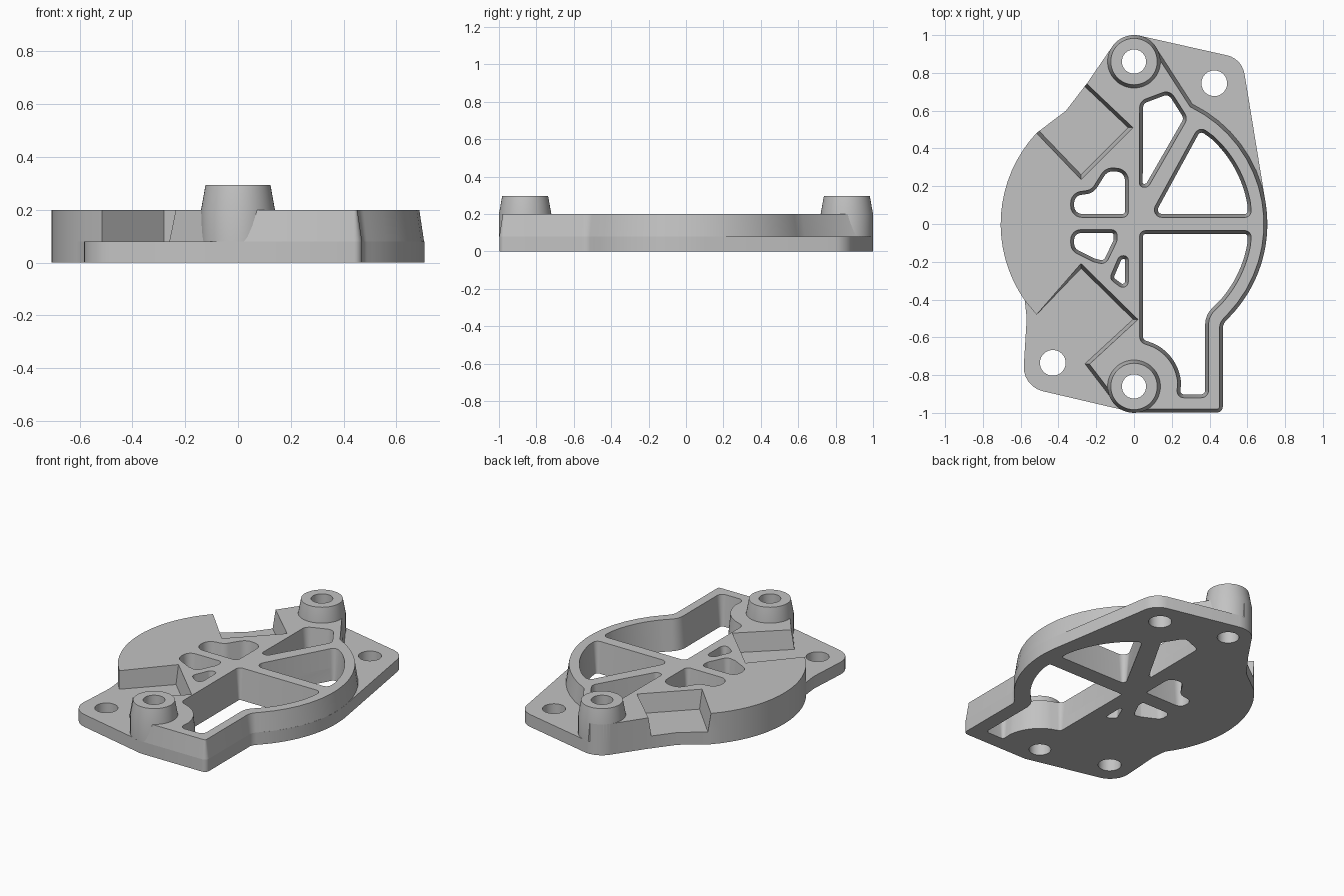
import bpy, bmesh, math
from mathutils import Vector

if "Cube" in bpy.data.objects:
    bpy.data.objects.remove(bpy.data.objects["Cube"])

TOP, PLATE, DRAFT = 0.2, 0.08, 0.018
R_OUT, R_IN, R_BOSS, BOSS_Y = 0.706, 0.627, 0.14, 0.86

grey = bpy.data.materials.new("cast_grey")
grey.use_nodes = True
grey.diffuse_color = (0.545, 0.545, 0.545, 1)
grey.node_tree.nodes["Principled BSDF"].inputs["Base Color"].default_value = grey.diffuse_color


def arc(radius, start, end, cy=0, n=16):
    angles = [math.radians(start + (end - start) * i / n) for i in range(n + 1)]
    return [(radius * math.cos(a), cy + radius * math.sin(a)) for a in angles]


def rounded(corners, steps=6):
    """Fillet every corner given as (x, y, radius); returns an anticlockwise loop."""
    pts = []
    for i, c in enumerate(corners):
        p = Vector(c[:2])
        if len(c) < 3:
            pts.append(p)
            continue
        to_a = Vector(corners[i - 1][:2]) - p
        to_b = Vector(corners[(i + 1) % len(corners)][:2]) - p
        half = to_a.angle(to_b) / 2
        t = min(c[2] / math.tan(half), to_a.length * 0.48, to_b.length * 0.48)
        r = t * math.tan(half)
        a, b = to_a.normalized(), to_b.normalized()
        centre = p + (a + b).normalized() * (r / math.sin(half))
        v0, v1 = p + a * t - centre, p + b * t - centre
        for k in range(steps + 1):
            pts.append(centre + v0.slerp(v1, k / steps).normalized() * r)
    area = sum(pts[i - 1].cross(pts[i]) for i in range(len(pts)))
    return pts if area > 0 else pts[::-1]


def inset_loop(pts, d, weight):
    """Mitred inward offset, scaled point by point by the weight rule."""
    out = []
    for i, p in enumerate(pts):
        e0 = (p - pts[i - 1]).normalized()
        e1 = (pts[(i + 1) % len(pts)] - p).normalized()
        n0, n1 = Vector((-e0.y, e0.x)), Vector((-e1.y, e1.x))
        out.append(p + (n0 + n1) / max(1 + n0.dot(n1), 0.3) * d * weight(p))
    return out


def prism(name, corners, levels, weight=lambda p: 1):
    """Stack of loops at (height, inset), closed at both ends."""
    pts = rounded(corners)
    bm = bmesh.new()
    rings = []
    for z, d in levels:
        rings.append([bm.verts.new((p.x, p.y, z)) for p in inset_loop(pts, d, weight)])
    for lo, hi in zip(rings, rings[1:]):
        for i in range(len(pts)):
            bm.faces.new((lo[i - 1], lo[i], hi[i], hi[i - 1]))
    bm.faces.new(rings[0][::-1])
    bm.faces.new(rings[-1])
    mesh = bpy.data.meshes.new(name)
    bm.to_mesh(mesh)
    bm.free()
    obj = bpy.data.objects.new(name, mesh)
    bpy.context.collection.objects.link(obj)
    mesh.materials.append(grey)
    return obj


def cut(targets, tool):
    for target in targets:
        mod = target.modifiers.new("cut", "BOOLEAN")
        mod.operation, mod.solver, mod.object = "DIFFERENCE", "EXACT", tool
        bpy.context.view_layer.objects.active = target
        bpy.ops.object.modifier_apply(modifier=mod.name)
    bpy.data.objects.remove(tool)


def disc(name, x, y, levels, r):
    loop = [(x + px, y + py) for px, py in arc(r, 0, 352.5, 0, 47)]
    return prism(name, loop, levels)


# Outline pieces shared by the plate and the raised body
foot = [(0, -0.998), (0.47, -0.998, 0.03), (0.47, -0.53, 0.1)]
left_side = arc(R_BOSS, 95, 150, BOSS_Y) + [(-0.245, 0.75), (-0.36, 0.6)] + arc(R_OUT, 137, 215)

# Base plate with two bolt ears
outline = foot + arc(R_OUT, -44, 8) + [(0.572, 0.875, 0.12)] + arc(R_BOSS, 78, 94, BOSS_Y, 4) + left_side
outline += [(-0.568, -0.5, 0.1), (-0.59, -0.86, 0.13)]
plate = prism("base_plate", outline, [(0, 0), (PLATE, 0)])

# Raised body: drafted on the right and around the open lower-left recess
outline = foot + arc(R_OUT, -44, 64) + arc(R_BOSS, 22, 94, BOSS_Y) + left_side
outline += [(-0.516, -0.48), (-0.28, -0.235), (-0.005, -0.505), (-0.26, -0.74), (-0.08, -0.975)]


def drafted(p):
    plain = p.x < 0 and (p.y > 0 or p.length > 0.69)
    return 0 if plain and p.y > -0.6 else 1


raised = prism("raised_body", outline, [(PLATE, 0), (TOP, DRAFT)], drafted)

# Dowel bosses
bosses = [disc(name, 0, y, [(PLATE, 0), (TOP, 0), (0.295, 0.017)], R_BOSS)
          for name, y in (("back_boss", BOSS_Y), ("front_boss", -BOSS_Y))]

# Upper-left recess, with the plate as its floor
recess = [(-0.41, 0.894), (-0.005, 0.51), (-0.28, 0.235), (-0.66, 0.631)]
cut([raised], prism("recess", recess, [(0.05, 0.025), (PLATE, DRAFT), (TOP, 0), (0.25, 0)]))

# Drafted lightening windows between the ribs
windows = [
    [(0.03, 0.65, 0.05), (0.19, 0.71, 0.05), (0.285, 0.56, 0.05), (0.075, 0.195, 0.03), (0.028, 0.195, 0.03)],
    [(0.08, 0.035, 0.04), (0.622, 0.035, 0.04)] + arc(R_IN, 10, 48) + [(0.345, 0.52, 0.05)],
    [(0.03, -0.035, 0.03), (0.622, -0.035, 0.04)] + arc(R_IN, -10, -42)
    + [(0.395, -0.49, 0.1), (0.395, -0.92, 0.04), (0.225, -0.92, 0.04)]
    + arc(0.232, 5, 65, -BOSS_Y) + [(0.03, -0.625, 0.04)],
    [(-0.335, 0.035, 0.06), (-0.03, 0.035, 0.03), (-0.03, 0.29, 0.08), (-0.15, 0.3, 0.07),
     (-0.225, 0.18, 0.06), (-0.335, 0.165, 0.07)],
    [(-0.335, -0.03, 0.06), (-0.09, -0.03, 0.03), (-0.09, -0.09, 0.04), (-0.15, -0.215, 0.04),
     (-0.215, -0.2, 0.04), (-0.335, -0.14, 0.06)],
    [(-0.03, -0.168, 0.03), (-0.03, -0.365, 0.03), (-0.13, -0.29, 0.03), (-0.078, -0.168, 0.03)],
]
for corners in windows:
    levels = [(-0.05, DRAFT), (0, DRAFT), (TOP, 0), (0.25, 0)]
    cut([plate, raised], prism("window", corners, levels))

# Dowel and bolt holes
for boss, y in zip(bosses, (BOSS_Y, -BOSS_Y)):
    cut([plate, raised, boss], disc("dowel_hole", 0, y, [(-0.05, 0), (0.4, 0)], 0.064))
for x, y in ((0.425, 0.745), (-0.43, -0.735)):
    cut([plate], disc("bolt_hole", x, y, [(-0.05, 0), (0.4, 0)], 0.068))

bpy.ops.object.select_all(action="DESELECT")
for part in [plate, raised] + bosses:
    part.select_set(True)
bpy.ops.object.shade_smooth_by_angle(angle=math.radians(30))
